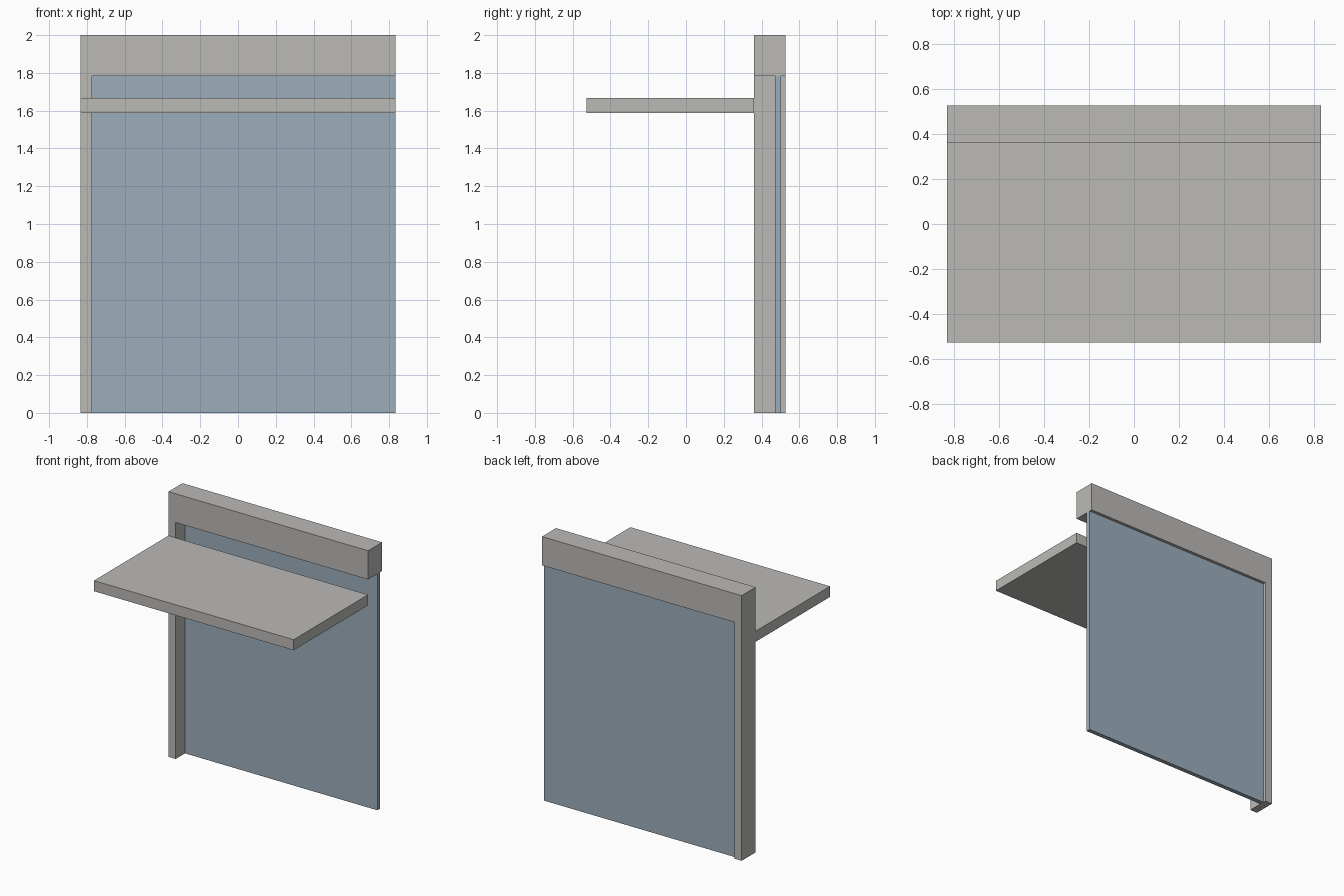
import bpy

if "Cube" in bpy.data.objects:
    bpy.data.objects.remove(bpy.data.objects["Cube"], do_unlink=True)


def make_material(name, color):
    mat = bpy.data.materials.new(name)
    mat.use_nodes = True
    mat.diffuse_color = color
    mat.node_tree.nodes["Principled BSDF"].inputs["Base Color"].default_value = color
    return mat


def box(name, mat, x, y, z):
    """Box spanning the given (low, high) range on each axis."""
    spans = (x, y, z)
    bpy.ops.mesh.primitive_cube_add(size=1, location=[sum(s) / 2 for s in spans])
    obj = bpy.context.object
    obj.name = name
    obj.scale = [high - low for low, high in spans]
    bpy.ops.object.transform_apply(location=False, rotation=False, scale=True)
    obj.data.materials.append(mat)
    return obj


concrete = make_material("warm grey", (0.5, 0.49, 0.47, 1))
glass = make_material("pale blue", (0.33, 0.42, 0.5, 1))

half_width = 0.833
jamb_inner = -0.772
frame_front, frame_back = 0.36, 0.527
header_bottom = 1.783

# Frame: full-width header over a single side post
box("header", concrete, (-half_width, half_width), (frame_front, frame_back), (header_bottom, 2))
box("side_post", concrete, (-half_width, jamb_inner), (frame_front, frame_back), (0, header_bottom))

# Panel set back inside the frame, open on the left end
box("panel", glass, (jamb_inner, half_width), (0.471, 0.504), (0, header_bottom))

# Canopy projecting forward from the frame
box("canopy", concrete, (-half_width, half_width), (-0.527, frame_front), (1.588, 1.668))
